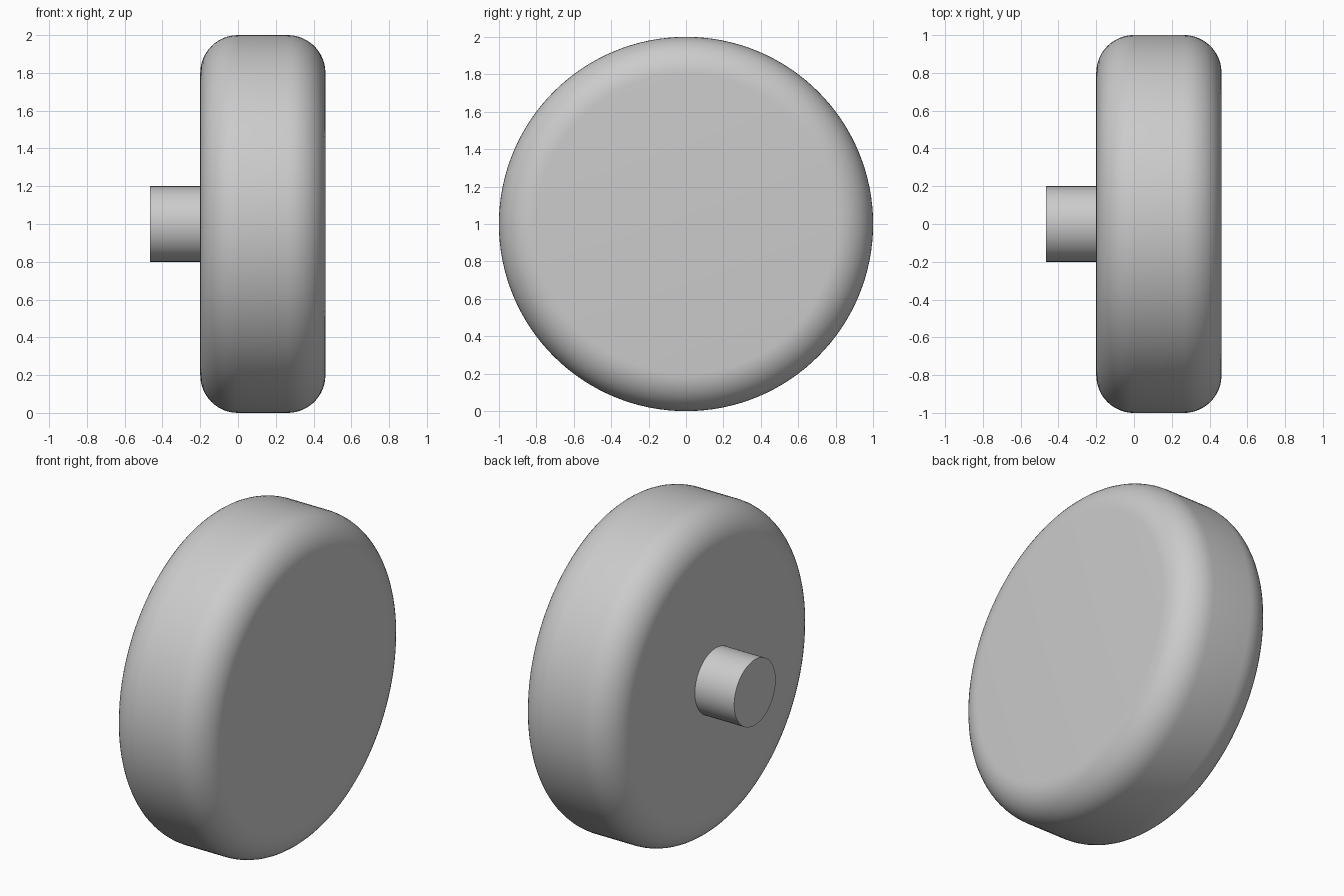
import bpy, math

if "Cube" in bpy.data.objects:
    bpy.data.objects.remove(bpy.data.objects["Cube"])


def x_cylinder(name, radius, x0, x1, sides):
    """Cylinder lying along x, centred at height z = 1."""
    bpy.ops.mesh.primitive_cylinder_add(
        vertices=sides, radius=radius, depth=x1 - x0,
        location=((x0 + x1) / 2, 0, 1), rotation=(0, math.pi / 2, 0))
    obj = bpy.context.object
    obj.name = name
    bpy.ops.object.transform_apply(location=False, rotation=True, scale=True)
    return obj


# Wheel: thick disc with rounded rims
wheel = x_cylinder("wheel", 1.0, -0.2, 0.463, 128)
bevel = wheel.modifiers.new("rounded_rim", 'BEVEL')
bevel.width = 0.2
bevel.segments = 12
bevel.limit_method = 'ANGLE'
bevel.angle_limit = math.radians(60)
bpy.ops.object.modifier_apply(modifier=bevel.name)
bpy.ops.object.shade_smooth_by_angle(angle=math.radians(30))

# Axle: short stub on the inner face
x_cylinder("axle", 0.2, -0.465, -0.19, 64)
bpy.ops.object.shade_smooth_by_angle(angle=math.radians(30))
